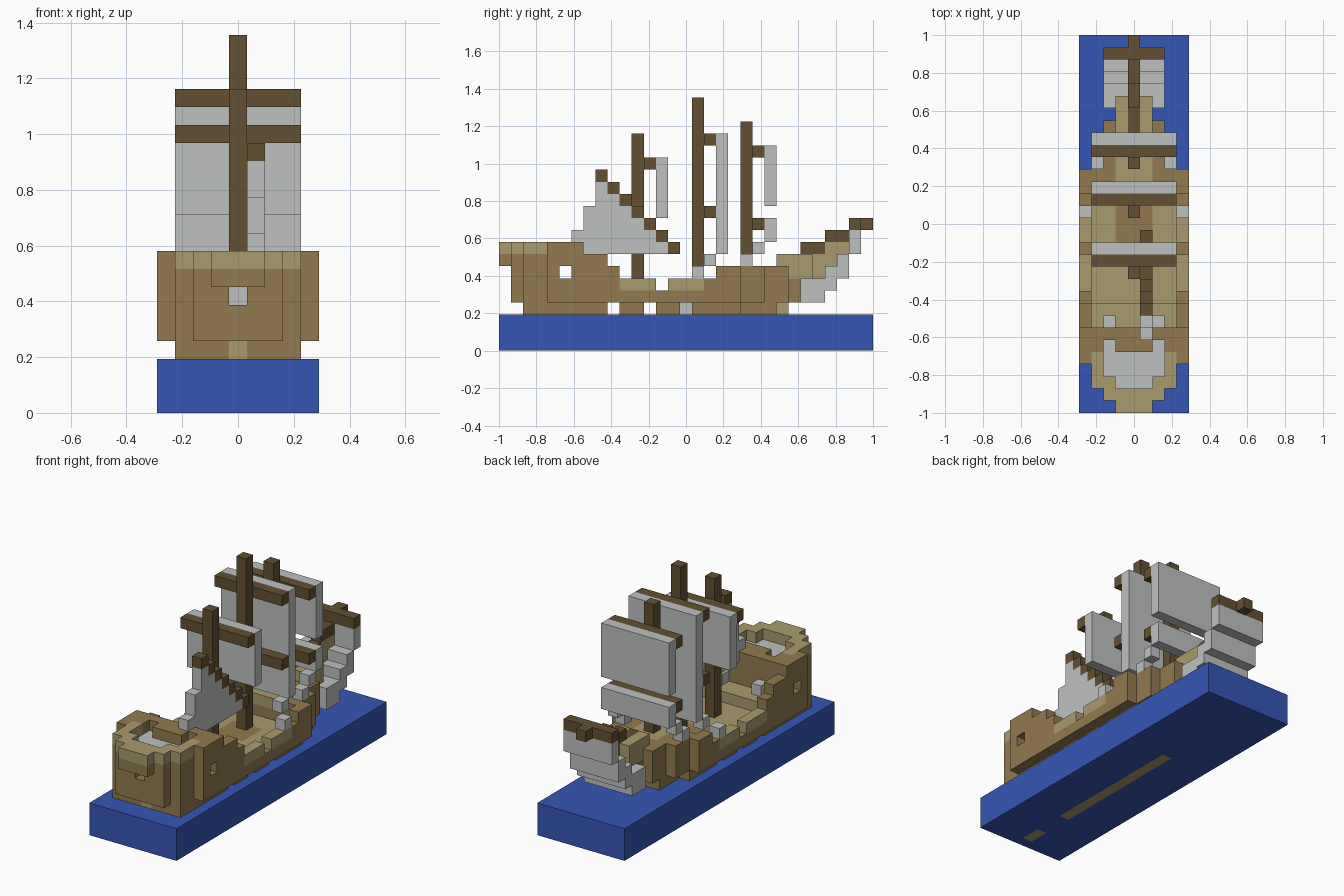
import bpy
import bmesh
from mathutils import Vector

if "Cube" in bpy.data.objects:
    bpy.data.objects.remove(bpy.data.objects["Cube"], do_unlink=True)

UNIT = 2 / 31          # edge of one block
cells = {}             # (x, y, z) -> (part, colour)


def make_material(name, rgb):
    mat = bpy.data.materials.new(name)
    mat.use_nodes = True
    mat.diffuse_color = (*rgb, 1)
    mat.node_tree.nodes["Principled BSDF"].inputs["Base Color"].default_value = (*rgb, 1)
    return mat


palette = {
    "sea": make_material("sea blue", (0.035, 0.095, 0.46)),
    "dark": make_material("dark brown timber", (0.125, 0.08, 0.032)),
    "tan": make_material("tan planks", (0.29, 0.195, 0.075)),
    "light": make_material("light tan planks", (0.40, 0.325, 0.155)),
    "cloth": make_material("pale grey cloth", (0.52, 0.53, 0.53)),
}


def block(part, colour, xs, ys, zs):
    """Fill an inclusive range of blocks; later blocks replace earlier ones."""
    for x in range(xs[0], xs[1] + 1):
        for y in range(ys[0], ys[1] + 1):
            for z in range(zs[0], zs[1] + 1):
                cells[x, y, z] = (part, colour)


def centred(part, colour, half, ys, zs):
    block(part, colour, (-half, half), ys, zs)


def pair(part, colour, xs, ys, zs):
    block(part, colour, xs, ys, zs)
    block(part, colour, (-xs[1], -xs[0]), ys, zs)


def clear(xs, ys, zs):
    for key in [(x, y, z) for x in range(xs[0], xs[1] + 1)
                for y in range(ys[0], ys[1] + 1) for z in range(zs[0], zs[1] + 1)]:
        cells.pop(key, None)


# Sea slab with the keel showing underneath
centred("sea_base", "sea", 4, (0, 30), (0, 2))
for span in ((1, 2), (6, 19)):
    centred("keel", "light", 0, span, (0, 0))

# Lower hull, broken into sections along the waterline
for span in ((2, 8), (10, 11), (13, 14), (16, 19)):
    centred("hull", "tan", 3, span, (3, 3))
centred("hull", "cloth", 2, (15, 15), (3, 3))
centred("hull", "tan", 2, (20, 22), (3, 3))
centred("hull", "light", 0, (23, 23), (3, 3))
centred("hull", "light", 0, (2, 2), (3, 3))

# Main hull with the bow tapering forward
centred("hull", "tan", 4, (4, 19), (4, 4))
centred("hull", "light", 3, (9, 19), (4, 4))
centred("hull", "tan", 1, (14, 16), (4, 4))
for half, span in ((3, (20, 21)), (2, (22, 23)), (1, (24, 24))):
    centred("hull", "tan", half, span, (4, 5))

# Stern castle: rounded transom, side walls and rail
centred("stern_castle", "light", 1, (0, 0), (8, 8))
centred("stern_castle", "tan", 1, (0, 0), (7, 7))
centred("stern_castle", "tan", 2, (1, 1), (4, 8))
centred("stern_castle", "light", 2, (1, 1), (8, 8))
centred("stern_castle", "tan", 3, (2, 3), (4, 8))
pair("stern_castle", "light", (2, 3), (2, 2), (8, 8))
centred("stern_castle", "tan", 4, (4, 6), (4, 8))
pair("stern_castle", "light", (3, 3), (3, 4), (8, 8))
centred("poop_deck", "cloth", 2, (3, 5), (7, 7))
centred("poop_deck", "cloth", 1, (2, 2), (7, 7))
clear((-2, 2), (3, 5), (8, 8))
clear((-1, 1), (2, 2), (8, 8))
centred("stern_castle", "tan", 1, (5, 5), (8, 8))
# Stern window and see-through side ports
clear((0, 0), (1, 1), (6, 6))
centred("poop_deck", "cloth", 0, (2, 2), (6, 6))
clear((-4, 4), (5, 5), (6, 6))

# Quarterdeck stepping down to the main deck
centred("quarterdeck", "tan", 4, (7, 8), (4, 5))
centred("quarterdeck", "light", 3, (7, 8), (5, 5))
pair("quarterdeck", "tan", (4, 4), (7, 8), (6, 7))
pair("quarterdeck", "tan", (4, 4), (9, 9), (5, 6))
pair("quarterdeck", "cloth", (2, 2), (7, 7), (6, 6))

# Bulwarks along the waist
for span in ((10, 12), (14, 16)):
    pair("bulwark", "light", (4, 4), span, (5, 5))
pair("bulwark", "tan", (4, 4), (17, 17), (5, 5))
pair("bulwark", "tan", (4, 4), (18, 19), (5, 6))

# Forecastle and stem
centred("forecastle", "tan", 3, (19, 19), (5, 6))
centred("forecastle", "tan", 3, (20, 21), (5, 6))
centred("forecastle", "tan", 2, (22, 23), (5, 6))
centred("forecastle", "light", 1, (19, 21), (6, 6))
centred("forecastle", "light", 1, (23, 25), (6, 7))
centred("forecastle", "tan", 1, (24, 24), (5, 5))
centred("stem", "light", 0, (26, 26), (6, 7))
centred("stem", "light", 0, (27, 27), (7, 8))
centred("stem", "light", 0, (28, 28), (8, 8))

# Spritsail curving back under the bowsprit
for y, low, high in ((29, 8, 9), (28, 6, 7), (27, 5, 6), (26, 4, 5), (25, 4, 5)):
    centred("spritsail", "cloth", 2, (y, y), (low, high))

# Bowsprit rising in steps, with its yard
for step in range(4):
    centred("bowsprit", "dark", 0, (23 + 2 * step, 24 + 2 * step), (7 + step, 7 + step))
centred("bowsprit_yard", "dark", 2, (29, 29), (10, 10))

# Masts, each with yards ahead of it and sails ahead of the yards:
# name, mast y, foot, top, list of (yard z, sail bottom z)
rig = (
    ("mizzen", 11, 5, 17, ((15, 11),)),
    ("main", 16, 5, 20, ((17, 12), (11, 8))),
    ("fore", 20, 7, 18, ((16, 12), (10, 9))),
)
for name, y, foot, top, yards in rig:
    centred(name + "_mast", "dark", 0, (y, y), (foot, top))
    for yard, bottom in yards:
        centred(name + "_yards", "dark", 3, (y + 1, y + 1), (yard, yard))
        centred(name + "_sails", "cloth", 3, (y + 2, y + 2), (bottom, yard))
    if len(yards) > 1:      # sheets stepping back to the rail
        edge = 4 if name == "main" else 3
        low = yards[1][1]
        pair(name + "_sheets", "cloth", (3, 3), (y + 1, y + 1), (low - 1, low - 1))
        pair(name + "_sheets", "cloth", (edge, edge), (y, y), (low - 2, low - 2))

# Slanted boom and its triangular sail, offset to the left of the mizzen
for step in range(7):
    y, z = 8 + step, 14 - step
    if z > 8:
        block("lateen_sail", "cloth", (1, 1), (y, y), (8, z - 1))
    block("lateen_boom", "dark", (1, 1), (y, y), (z, z))
block("lateen_sail", "cloth", (1, 1), (7, 7), (8, 11))
block("lateen_sail", "cloth", (1, 1), (6, 6), (8, 9))

# Turn each part's blocks into a mesh of its outer faces
AXES = [Vector(v) for v in ((1, 0, 0), (0, 1, 0), (0, 0, 1))]


def build(part):
    colours = sorted({c for p, c in cells.values() if p == part})
    bm = bmesh.new()
    for cell, (owner, colour) in cells.items():
        if owner != part:
            continue
        centre = Vector(cell) + Vector((0, -15, 0.5))
        for i, axis in enumerate(AXES):
            for sign in (1, -1):
                if tuple(int(a + sign * b) for a, b in zip(cell, axis)) in cells:
                    continue
                u, v = AXES[(i + 1) % 3] / 2, AXES[(i + 2) % 3] / 2 * sign
                mid = centre + axis * sign / 2
                corners = (mid - u - v, mid + u - v, mid + u + v, mid - u + v)
                face = bm.faces.new([bm.verts.new(c * UNIT) for c in corners])
                face.material_index = colours.index(colour)
    bmesh.ops.remove_doubles(bm, verts=bm.verts, dist=UNIT / 100)
    bmesh.ops.dissolve_limit(bm, angle_limit=0.01, verts=bm.verts, edges=bm.edges,
                             delimit={'MATERIAL'})
    mesh = bpy.data.meshes.new(part)
    bm.to_mesh(mesh)
    bm.free()
    for colour in colours:
        mesh.materials.append(palette[colour])
    bpy.context.collection.objects.link(bpy.data.objects.new(part, mesh))


for part in sorted({p for p, c in cells.values()}):
    build(part)
